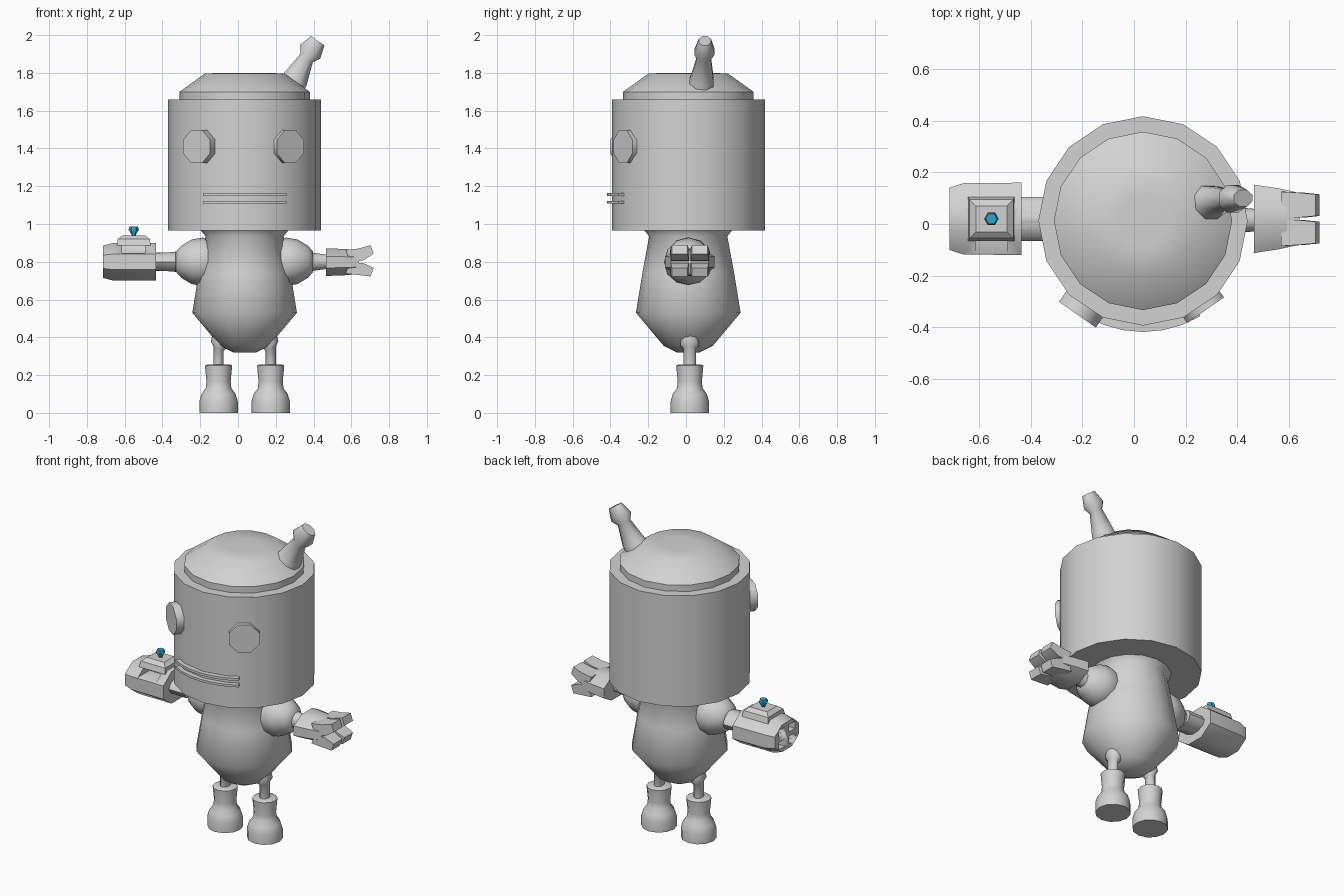
import bpy, bmesh, math
from mathutils import Vector, Matrix

if "Cube" in bpy.data.objects:
    bpy.data.objects.remove(bpy.data.objects["Cube"])

CX, CY = 0.035, 0.012      # centre line of head and body


def material(name, rgb):
    m = bpy.data.materials.new(name)
    m.diffuse_color = (*rgb, 1)
    m.use_nodes = True
    m.node_tree.nodes["Principled BSDF"].inputs["Base Color"].default_value = m.diffuse_color
    return m


GREY = material("grey metal", (0.65, 0.65, 0.65))
BLUE = material("blue button", (0.03, 0.38, 0.58))


def finish(bm, name, mat, angle=50):
    bmesh.ops.recalc_face_normals(bm, faces=bm.faces)
    me = bpy.data.meshes.new(name)
    bm.to_mesh(me)
    bm.free()
    ob = bpy.data.objects.new(name, me)
    bpy.context.collection.objects.link(ob)
    me.materials.append(mat)
    bpy.ops.object.select_all(action='DESELECT')
    ob.select_set(True)
    bpy.context.view_layer.objects.active = ob
    bpy.ops.object.shade_smooth_by_angle(angle=math.radians(angle))
    return ob


def loft(name, rings, u, v, n=16, phase=0.0, mat=GREY, angle=50):
    """Closed skin through rings (centre, radius along u, radius along v)."""
    bm = bmesh.new()
    u, v = Vector(u).normalized(), Vector(v).normalized()
    loops = []
    for c, ru, rv in rings:
        loop = []
        for i in range(n):
            a = 2 * math.pi * i / n + phase
            loop.append(bm.verts.new(Vector(c) + u * ru * math.cos(a) + v * rv * math.sin(a)))
        loops.append(loop)
    for a, b in zip(loops, loops[1:]):
        for i in range(n):
            j = (i + 1) % n
            bm.faces.new((a[i], a[j], b[j], b[i]))
    bm.faces.new(loops[0])
    bm.faces.new(loops[-1])
    return finish(bm, name, mat, angle)


def lathe(name, profile, x, y, n=16, **kw):
    return loft(name, [((x, y, z), r, r) for r, z in profile], (1, 0, 0), (0, 1, 0), n, **kw)


def along_x(name, rings, y, z, n, phase=0.0):
    return loft(name, [((x, y, z), ry, rz) for x, ry, rz in rings], (0, 1, 0), (0, 0, 1), n, phase)


def cut(ob, centre, size):
    bm = bmesh.new()
    bmesh.ops.create_cube(bm, size=1, matrix=Matrix.Translation(centre) @ Matrix.Diagonal((*size, 1)))
    tool = finish(bm, "cutter", GREY, 30)
    tool.hide_render = True
    mod = ob.modifiers.new("cut", 'BOOLEAN')
    mod.operation, mod.object, mod.solver = 'DIFFERENCE', tool, 'EXACT'
    bpy.context.view_layer.objects.active = ob
    bpy.ops.object.modifier_apply(modifier=mod.name)
    bpy.data.objects.remove(tool)


# head drum, domed lid and pear-shaped body
lathe("head", [(0.405, 0.965), (0.405, 1.66)], CX, CY)
lathe("head_lid", [(0.345, 1.62), (0.345, 1.70), (0.21, 1.797), (0.1, 1.80)], CX, CY)
lathe("body", [(0.06, 0.32), (0.13, 0.355), (0.277, 0.53), (0.243, 0.74), (0.207, 0.935), (0.235, 0.97)], CX, CY)

# eyes: octagonal discs turned outwards
for side, dist in ((-1, 0.443), (1, 0.422)):
    a = side * math.radians(35)
    out = Vector((math.sin(a), -math.cos(a), 0))
    u = Vector((math.cos(a), math.sin(a), 0))
    c = Vector((CX, CY, 1.41))
    loft("eye", [(c + out * 0.34, 0.094, 0.094), (c + out * dist, 0.094, 0.094)],
         u, (0, 0, 1), 8, math.pi / 8)

# mouth: two curved lips
for z0, z1 in ((1.108, 1.122), (1.148, 1.163)):
    bm = bmesh.new()
    rows = []
    for i in range(7):
        a = math.radians(-31 + 62 * i / 6)
        rows.append([bm.verts.new((CX + r * math.sin(a), CY - r * math.cos(a), z))
                     for r, z in ((0.37, z0), (0.43, z0), (0.43, z1), (0.37, z1))])
    for p, q in zip(rows, rows[1:]):
        for i in range(4):
            j = (i + 1) % 4
            bm.faces.new((p[i], p[j], q[j], q[i]))
    bm.faces.new(rows[0])
    bm.faces.new(rows[-1])
    finish(bm, "lip", GREY)

# leaning antenna with a knob
loft("antenna", [((0.25, 0.07, 1.69), 0.085, 0.085), ((0.307, 0.085, 1.77), 0.073, 0.065),
                 ((0.363, 0.095, 1.878), 0.043, 0.04), ((0.382, 0.098, 1.912), 0.07, 0.058),
                 ((0.422, 0.1, 1.97), 0.047, 0.035)],
     (0.8, 0, -0.55), (0, 1, 0), 8, math.pi / 8)

# shoulders
for s in (-1, 1):
    along_x("shoulder", [(CX + s * d, r, r) for d, r in
                         ((0.17, 0.11), (0.22, 0.128), (0.28, 0.118), (0.335, 0.085), (0.362, 0.055))],
            CY, 0.80, 12)

# arms
along_x("left_arm", [(-0.30, 0.06, 0.06), (-0.36, 0.053, 0.053), (-0.45, 0.05, 0.05)], 0.02, 0.80, 10)
loft("left_wrist", [((-0.33, 0.02, 0.80), 0.085, 0.055), ((-0.45, 0.02, 0.80), 0.085, 0.048)],
     (0, 1, 0), (0, 0, 1), 10)
along_x("right_arm", [(0.35, 0.065, 0.065), (0.40, 0.05, 0.05), (0.48, 0.042, 0.038)], 0.015, 0.80, 10)

# left hand: stubby barrel with four sockets and a slot in front
k = 1 / math.cos(math.pi / 8)
hand = along_x("barrel_hand", [(-0.435, 0.14 * k, 0.10 * k), (-0.66, 0.138 * k, 0.10 * k),
                               (-0.715, 0.12 * k, 0.085 * k)], 0.02, 0.80, 8, math.pi / 8)
for dy in (-0.05, 0.05):
    for dz in (-0.037, 0.037):
        cut(hand, (-0.70, 0.02 + dy, 0.80 + dz), (0.10, 0.06, 0.045))
cut(hand, (-0.552, -0.07, 0.873), (0.125, 0.14, 0.055))

# button mount and button
q = math.sqrt(2)
loft("button_mount", [((-0.552, 0.02, 0.885), 0.09 * q, 0.085 * q), ((-0.552, 0.02, 0.92), 0.085 * q, 0.075 * q),
                      ((-0.552, 0.02, 0.94), 0.06 * q, 0.05 * q)],
     (1, 0, 0), (0, 1, 0), 4, math.pi / 4, angle=20)
lathe("button", [(0.018, 0.865), (0.012, 0.89), (0.012, 0.945), (0.028, 0.97), (0.022, 0.987)],
      -0.552, 0.02, 6, mat=BLUE)

# right hand: palm with four blunt fingers
along_x("palm", [(0.465, 0.132 * k, 0.073 * k), (0.56, 0.118 * k, 0.07 * k), (0.64, 0.10 * k, 0.062 * k)],
        0.02, 0.798, 8, math.pi / 8)
for sy in (-1, 1):
    for sz in (-1, 1):
        loft("finger", [((0.58, 0.02 + sy * 0.055, 0.80 + sz * 0.033), 0.05 * q, 0.031 * q),
                        ((0.65, 0.02 + sy * 0.053, 0.80 + sz * 0.038), 0.048 * q, 0.034 * q),
                        ((0.71, 0.02 + sy * 0.053, 0.805 + sz * 0.06), 0.042 * q, 0.024 * q)],
             (0, 1, 0), (-0.35 * sz, 0, 1), 4, math.pi / 4)

# legs: boot, thin shin and hip joint leaning into the body
for s in (-1, 1):
    x = CX + s * 0.138
    lathe("boot", [(0.102, 0), (0.102, 0.06), (0.09, 0.10), (0.068, 0.13), (0.064, 0.165),
                   (0.072, 0.25), (0.06, 0.256)], x, 0.02, 12)
    loft("leg", [((x, 0.02, 0.24), 0.03, 0.034), ((x, 0.02, 0.34), 0.03, 0.034),
                 ((x, 0.02, 0.36), 0.045, 0.052), ((x - s * 0.01, 0.02, 0.40), 0.045, 0.045)],
         (1, 0, 0.45 * s), (0, 1, 0), 10)
